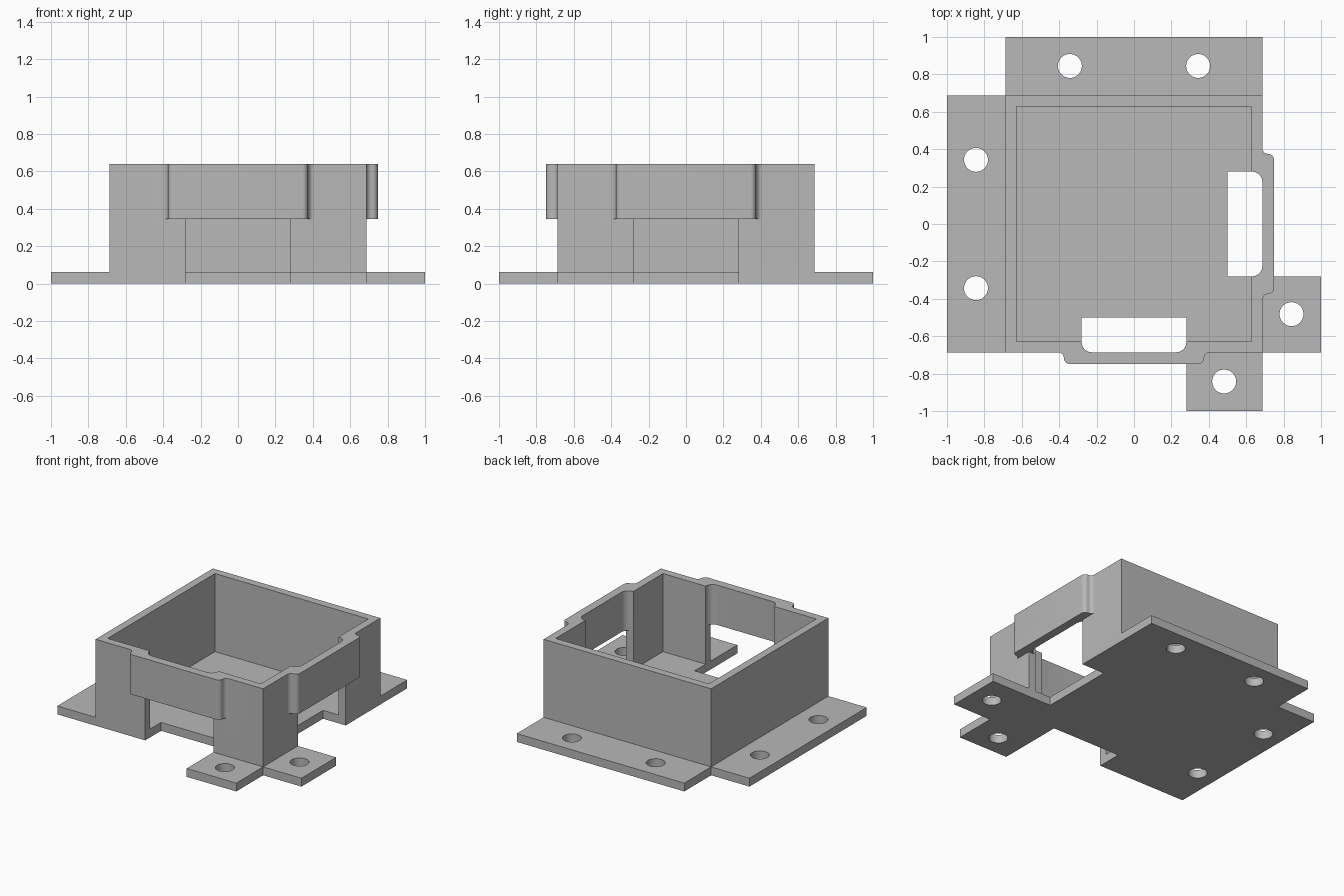
import bpy, bmesh
from math import sin, cos, pi, radians

if "Cube" in bpy.data.objects:
    bpy.data.objects.remove(bpy.data.objects["Cube"], do_unlink=True)

W, IN, H, T = 0.686, 0.628, 0.64, 0.062    # outer half, inner half, height, base thickness
OPEN, LINTEL, LIP = 0.28, 0.345, 0.748     # opening half width, opening top, bulge face

grey = bpy.data.materials.new("plain_grey")
grey.use_nodes = True
colour = (0.48, 0.48, 0.48, 1)
grey.diffuse_color = colour
grey.node_tree.nodes["Principled BSDF"].inputs["Base Color"].default_value = colour


def prism(name, outline, z0, z1):
    """Extrude a plan outline from z0 to z1."""
    bm = bmesh.new()
    face = bm.faces.new([bm.verts.new((x, y, z0)) for x, y in outline])
    top = bmesh.ops.extrude_face_region(bm, geom=[face])
    verts = [v for v in top["geom"] if isinstance(v, bmesh.types.BMVert)]
    bmesh.ops.translate(bm, verts=verts, vec=(0, 0, z1 - z0))
    bmesh.ops.recalc_face_normals(bm, faces=bm.faces)
    mesh = bpy.data.meshes.new(name)
    bm.to_mesh(mesh)
    bm.free()
    mesh.materials.append(grey)
    obj = bpy.data.objects.new(name, mesh)
    bpy.context.collection.objects.link(obj)
    return obj


def rect(x0, x1, y0, y1):
    return [(x0, y0), (x1, y0), (x1, y1), (x0, y1)]


def arc(cx, cy, r, a0, a1, n=8):
    angles = [radians(a0 + (a1 - a0) * i / n) for i in range(n + 1)]
    return [(cx + r * cos(a), cy + r * sin(a)) for a in angles]


def combine(target, other, operation):
    mod = target.modifiers.new(operation, "BOOLEAN")
    mod.operation, mod.object, mod.solver = operation, other, "EXACT"
    bpy.context.view_layer.objects.active = target
    bpy.ops.object.modifier_apply(modifier=mod.name)
    bpy.data.objects.remove(other, do_unlink=True)


def both(outline):
    """The outline and its reflection across the tray's diagonal."""
    return [outline, [(-y, -x) for x, y in outline]]


def mirrored(half):
    return half + [(-x, y) for x, y in reversed(half)]


# Box block
tray = prism("mounting_tray", rect(-W, W, -W, W), 0, H)

# Long flanges and small corner tabs
for flange in both(rect(-W, W, W - 0.03, 1)) + both(rect(OPEN, W, -1, 0.03 - W)):
    combine(tray, prism("flange", flange, 0, T), "UNION")

# Bulged lintels with S-curved ends
r = (LIP - W) / 2
bulge = mirrored([(-0.375 - r, -0.65)]
                 + arc(-0.375 - r, -W - r, r, 90, 0)
                 + arc(-0.375 + r, -W - r, r, 180, 270)[1:])
for outline in both(bulge):
    combine(tray, prism("lintel", outline, LINTEL, H), "UNION")

# Inner cavity
combine(tray, prism("cavity", rect(-IN, IN, -IN, IN), T, 1), "DIFFERENCE")

# Wall openings through the base, and rounded recesses behind the lintels
for outline in both(rect(-OPEN, OPEN, -0.9, -0.5)):
    combine(tray, prism("opening", outline, -0.2, LINTEL), "DIFFERENCE")
recess = mirrored([(-OPEN, -0.5)] + arc(0.055 - OPEN, 0.055 - W, 0.055, 180, 270))
for outline in both(recess):
    combine(tray, prism("recess", outline, 0.2, 1), "DIFFERENCE")

# Screw holes
holes = both([(-0.343, 0.845), (0.343, 0.845), (0.482, -0.842)])
for x, y in holes[0] + holes[1]:
    combine(tray, prism("hole", arc(x, y, 0.064, 0, 360, 40)[:-1], -0.2, 0.3), "DIFFERENCE")

# Keep flat faces crisp and curves smooth
bpy.ops.object.select_all(action="DESELECT")
tray.select_set(True)
bpy.context.view_layer.objects.active = tray
bpy.ops.object.shade_smooth_by_angle(angle=radians(30))
